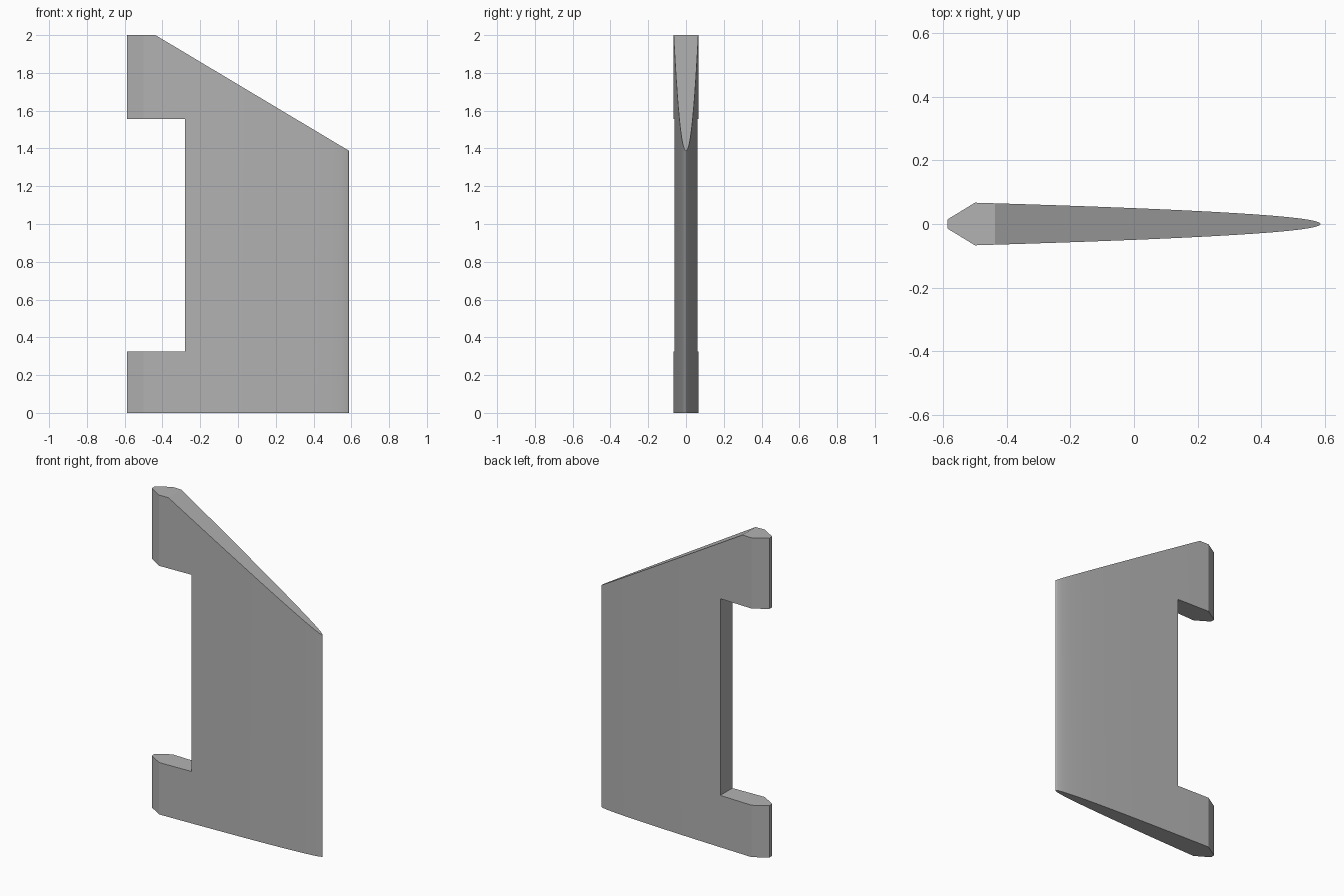
import bpy
import bmesh
import math
from mathutils import Vector

cube = bpy.data.objects.get("Cube")
if cube:
    bpy.data.objects.remove(cube, do_unlink=True)

TIP, SHOULDER, BACK = 0.587, -0.5, -0.587
HALF, SEGMENTS, HEIGHT = 0.067, 16, 2.0

grey = bpy.data.materials.new("plain_grey")
grey.use_nodes = True
colour = (0.45, 0.45, 0.45, 1)
grey.diffuse_color = colour
grey.node_tree.nodes["Principled BSDF"].inputs["Base Color"].default_value = colour


def add_object(name, bm):
    bmesh.ops.recalc_face_normals(bm, faces=bm.faces)
    mesh = bpy.data.meshes.new(name)
    bm.to_mesh(mesh)
    bm.free()
    obj = bpy.data.objects.new(name, mesh)
    bpy.context.collection.objects.link(obj)
    return obj


# Fin plan: blunt hinge wedge, then a rounded taper to the tip
side = [(BACK, 0.014)]
for i in range(SEGMENTS):
    t = 1 - i / SEGMENTS
    side.append((TIP - (TIP - SHOULDER) * t ** 2, HALF * t ** 0.96))
outline = side + [(TIP, 0)] + [(x, -y) for x, y in reversed(side)]

# Extruded fin, with the sloping top sliced off
bm = bmesh.new()
base = bm.faces.new([bm.verts.new((x, y, 0)) for x, y in outline])
top = bmesh.ops.extrude_face_region(bm, geom=[base])["geom"]
bmesh.ops.translate(bm, vec=(0, 0, HEIGHT),
                    verts=[v for v in top if isinstance(v, bmesh.types.BMVert)])
slope_start, slope_end = Vector((-0.437, 0, 2)), Vector((TIP, 0, 1.388))
run = slope_end - slope_start
geom = bm.verts[:] + bm.edges[:] + bm.faces[:]
cut = bmesh.ops.bisect_plane(bm, geom=geom, plane_co=slope_start,
                             plane_no=(-run.z, 0, run.x), clear_outer=True)
edges = [e for e in cut["geom_cut"] if isinstance(e, bmesh.types.BMEdge)]
bmesh.ops.holes_fill(bm, edges=[e for e in bm.edges if e.is_boundary])
fin = add_object("fin", bm)
fin.data.materials.append(grey)

# Notch between the two hinge arms
bm = bmesh.new()
bmesh.ops.create_cube(bm, size=1)
bmesh.ops.scale(bm, vec=(0.72, 0.5, 1.232), verts=bm.verts)
bmesh.ops.translate(bm, vec=(-0.64, 0, 0.941), verts=bm.verts)
notch = add_object("notch_cutter", bm)
notch.hide_render = True
notch.display_type = "WIRE"
cutter = fin.modifiers.new("notch", "BOOLEAN")
cutter.operation = "DIFFERENCE"
cutter.solver = "EXACT"
cutter.object = notch

# Apply the cut, discard the cutter, and smooth the rounded tip
bpy.ops.object.select_all(action="DESELECT")
fin.select_set(True)
bpy.context.view_layer.objects.active = fin
bpy.ops.object.modifier_apply(modifier=cutter.name)
bpy.data.objects.remove(notch, do_unlink=True)
bpy.ops.object.shade_smooth_by_angle(angle=math.radians(25))
